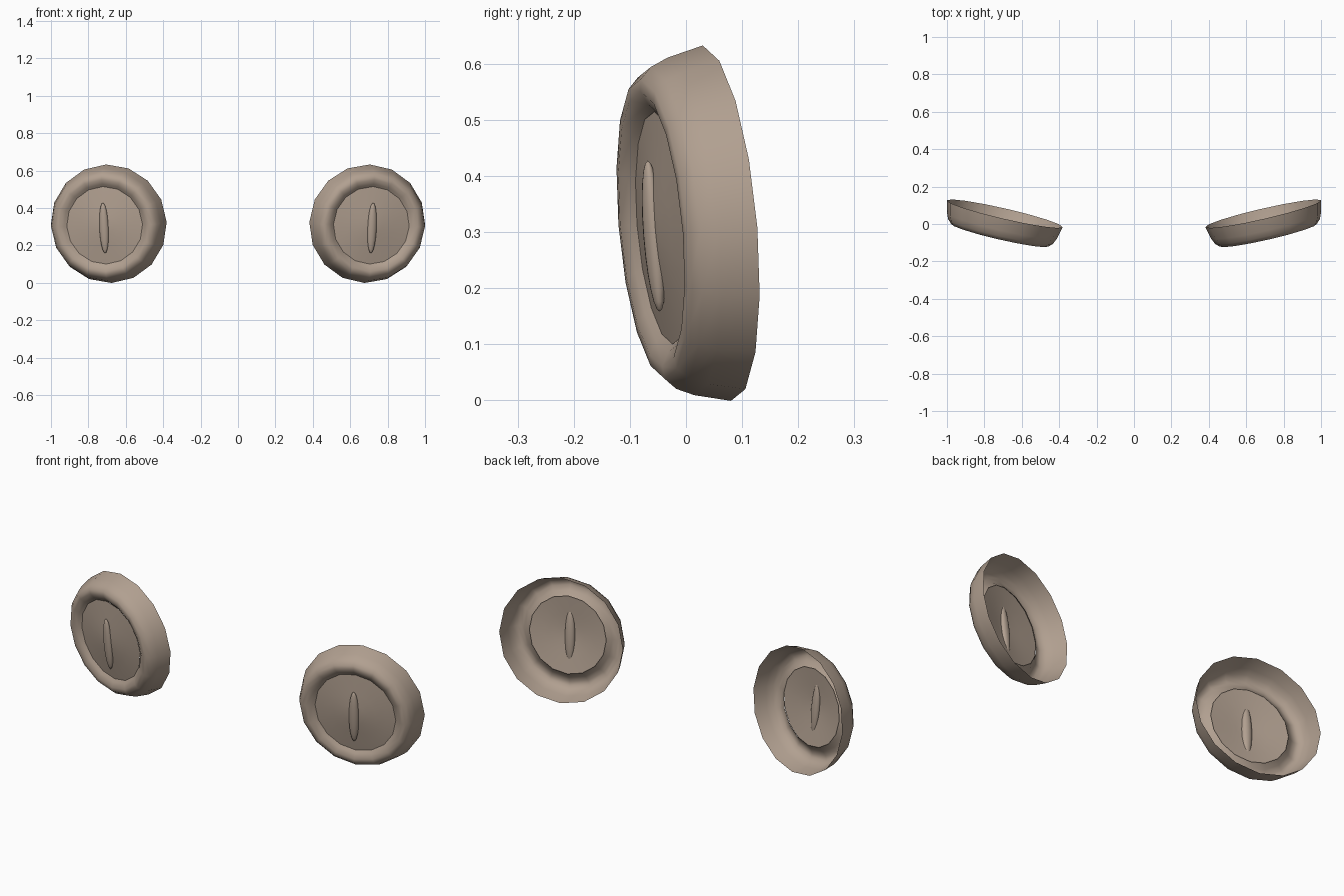
import bpy
import bmesh
from math import sin, cos, pi, radians
from mathutils import Matrix

SIDES = 16

cube = bpy.data.objects.get("Cube")
if cube:
    bpy.data.objects.remove(cube, do_unlink=True)

# Single warm tan colour
tan = bpy.data.materials.new("warm_tan")
tan.use_nodes = True
colour = (0.44, 0.35, 0.28, 1)
tan.diffuse_color = colour
bsdf = tan.node_tree.nodes["Principled BSDF"]
bsdf.inputs["Base Color"].default_value = colour
bsdf.inputs["Roughness"].default_value = 0.8

# Placement of the left disc: turned outward and tipped slightly down
PLACE = (Matrix.Translation((0.691, 0.055, 0.316))
         @ Matrix.Rotation(radians(13), 4, 'Z')
         @ Matrix.Rotation(radians(5), 4, 'X')
         @ Matrix.Rotation(radians(1.5), 4, 'Y'))


def lathe(bm, profile):
    """Spin (radius, forward) points around the forward -y axis."""
    rings = []
    for r, d in profile:
        if r == 0:
            rings.append([bm.verts.new((0, -d, 0))] * SIDES)
        else:
            rings.append([bm.verts.new((r * sin(2 * pi * i / SIDES), -d,
                                        r * cos(2 * pi * i / SIDES)))
                          for i in range(SIDES)])
    for a, b in zip(rings, rings[1:]):
        for i in range(SIDES):
            j = (i + 1) % SIDES
            corners = [a[i], a[j], b[j], b[i]]
            bm.faces.new(list(dict.fromkeys(corners)))


def rounded_cup(bm):
    # Open-backed wall whose front lip curls inward
    lathe(bm, [(0.318, 0), (0.302, 0.066), (0.288, 0.098), (0.268, 0.118),
               (0.246, 0.120), (0.222, 0.108), (0.198, 0.088)])


def domed_disc(bm):
    # Shallow dome filling the lip
    lathe(bm, [(0.208, 0.098), (0.17, 0.103), (0.11, 0.110),
               (0.055, 0.117), (0, 0.120)])


def slit_pupil(bm):
    # Upright lens pushed through the dome
    bmesh.ops.create_uvsphere(
        bm, u_segments=16, v_segments=12, radius=1,
        matrix=Matrix.Translation((0, -0.117, -0.013))
        @ Matrix.Diagonal((0.025, 0.018, 0.135, 1)))


def build(name, maker, side):
    bm = bmesh.new()
    maker(bm)
    bm.transform(Matrix.Diagonal((side, 1, 1, 1)) @ PLACE)
    if side < 0:
        bmesh.ops.reverse_faces(bm, faces=bm.faces)
    mesh = bpy.data.meshes.new(name)
    bm.to_mesh(mesh)
    bm.free()
    mesh.materials.append(tan)
    mesh.shade_smooth()
    obj = bpy.data.objects.new(name, mesh)
    bpy.context.collection.objects.link(obj)


for label, side in (("left", 1), ("right", -1)):
    build(label + "_rounded_cup", rounded_cup, side)
    build(label + "_domed_disc", domed_disc, side)
    build(label + "_slit_pupil", slit_pupil, side)
